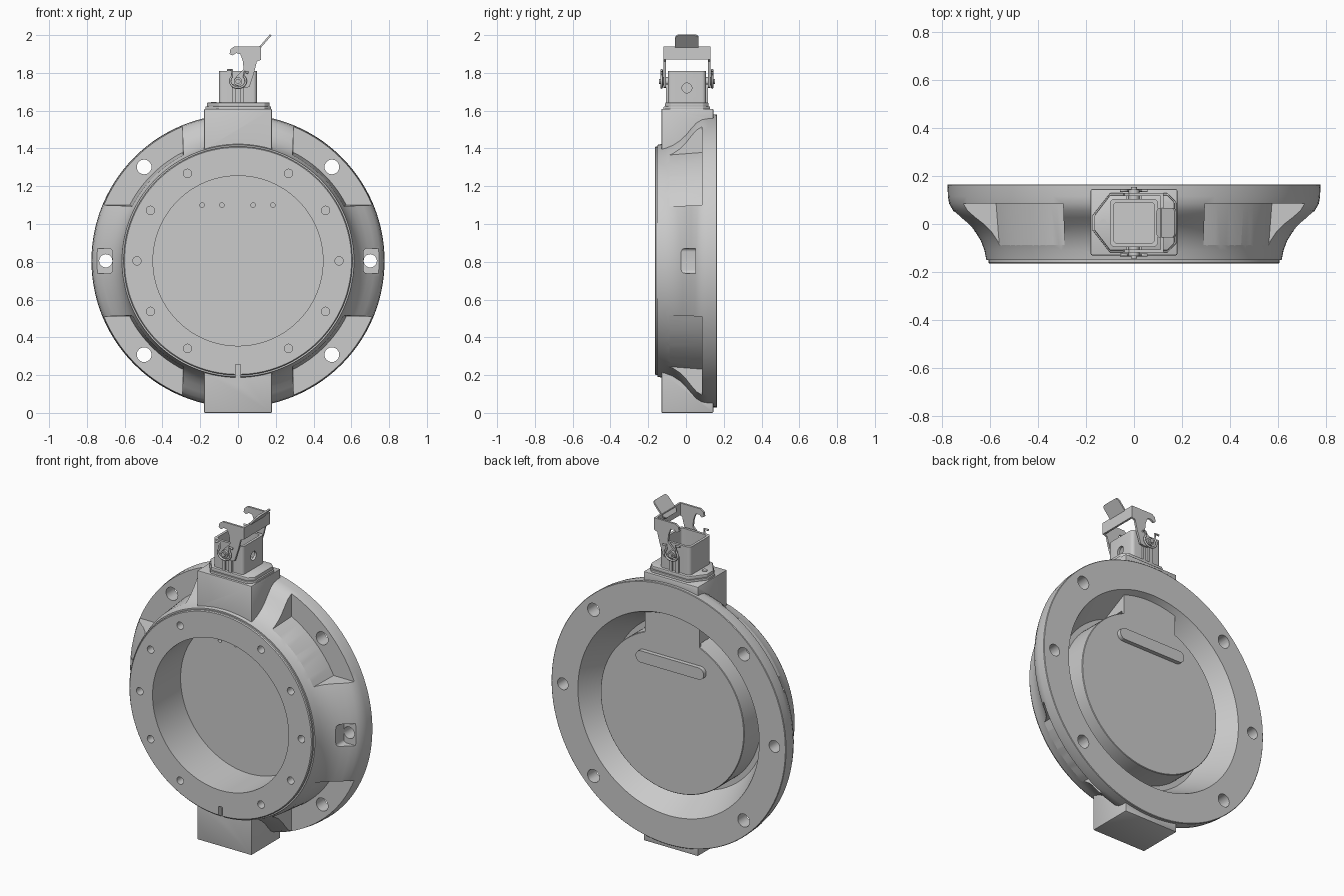
import bpy, bmesh, math
from mathutils import Vector

if "Cube" in bpy.data.objects:
    bpy.data.objects.remove(bpy.data.objects["Cube"])

CZ = 0.805      # height of the ring axis
CY = 0.005      # middle of the connector in y


def finish(name, bm, angle=30):
    bmesh.ops.remove_doubles(bm, verts=bm.verts, dist=1e-5)
    bmesh.ops.recalc_face_normals(bm, faces=bm.faces)
    me = bpy.data.meshes.new(name)
    bm.to_mesh(me)
    bm.free()
    ob = bpy.data.objects.new(name, me)
    bpy.context.collection.objects.link(ob)
    smooth(ob, angle)
    return ob


def smooth(ob, angle=30):
    bpy.ops.object.select_all(action='DESELECT')
    ob.select_set(True)
    bpy.context.view_layer.objects.active = ob
    bpy.ops.object.shade_smooth_by_angle(angle=math.radians(angle))


def place(axis, p, d):
    return {'x': (d, p[0], p[1]), 'y': (p[0], d, p[1]), 'z': (p[0], p[1], d)}[axis]


def add_prism(bm, pts, axis, a, b, pts_b=None):
    """Solid between outline pts at a and outline pts_b (or pts) at b."""
    lo = [bm.verts.new(place(axis, p, a)) for p in pts]
    hi = [bm.verts.new(place(axis, p, b)) for p in (pts_b or pts)]
    bm.faces.new(lo)
    bm.faces.new(hi[::-1])
    n = len(lo)
    for i in range(n):
        bm.faces.new((lo[i], hi[i], hi[(i + 1) % n], lo[(i + 1) % n]))


def prism(name, pts, axis, a, b, bevel=0):
    bm = bmesh.new()
    add_prism(bm, pts, axis, a, b)
    if bevel:
        bmesh.ops.recalc_face_normals(bm, faces=bm.faces)
        bmesh.ops.bevel(bm, geom=bm.edges[:], offset=bevel, segments=2, affect='EDGES', profile=0.5)
    return finish(name, bm)


def circle(cx, cy, r, n=24):
    return [(cx + r * math.cos(2 * math.pi * i / n), cy + r * math.sin(2 * math.pi * i / n)) for i in range(n)]


def rrect(x0, x1, y0, y1, r, n=5):
    out = []
    for k, (cx, cy) in enumerate([(x1 - r, y1 - r), (x0 + r, y1 - r), (x0 + r, y0 + r), (x1 - r, y0 + r)]):
        for i in range(n + 1):
            t = math.pi / 2 * (k + i / n)
            out.append((cx + r * math.cos(t), cy + r * math.sin(t)))
    return out


def boolean(ob, tool, op='DIFFERENCE'):
    m = ob.modifiers.new(op, 'BOOLEAN')
    m.operation, m.object, m.solver = op, tool, 'EXACT'
    bpy.context.view_layer.objects.active = ob
    bpy.ops.object.modifier_apply(modifier=m.name)
    bpy.data.objects.remove(tool)


# Ring body with closed dish: one revolved profile (radius, y)
profile = [(0, .13), (.472, .13), (.475, .127), (.475, -.03), (.505, -.03), (.6, .165), (.773, .165), (.776, .162),
           (.774, .115), (.769, .085), (.752, .055), (.722, .027), (.69, 0), (.66, -.033), (.637, -.07),
           (.622, -.11), (.614, -.15), (.606, -.15), (.606, -.16), (.601, -.165),
           (.45, -.165), (.45, .1), (0, .1)]
bm = bmesh.new()
vs = [bm.verts.new((r, y, CZ)) for r, y in profile]
es = [bm.edges.new((vs[i], vs[i + 1])) for i in range(len(vs) - 1)]
bmesh.ops.spin(bm, geom=vs + es, cent=(0, 0, CZ), axis=(0, 1, 0), angle=2 * math.pi, steps=112, use_merge=True)
body = finish("valve_body", bm)

# Four corner pockets with drafted inner walls
bm = bmesh.new()
for sx in (1, -1):
    for sz in (1, -1):
        def outline(r, k):
            a0, a1 = math.asin(k / r), math.acos(k / r)
            arc = [a0 + (a1 - a0) * i / 14 for i in range(15)]
            pts = [(r * math.cos(t), r * math.sin(t)) for t in arc] + [(k, .95), (.95, .95), (.95, k)]
            return [(sx * x, CZ + sz * z) for x, z in pts]
        add_prism(bm, outline(.612, .28), 'y', -.3, .085, outline(.645, .295))
boolean(body, finish("pocket_cutter", bm))

# Top and bottom bosses, and the tab bridging dish and flange at the back
for s, top in ((1, .805), (-1, .805)):
    pts = [(-.13, .56), (0, .56), (.145, .6), (.145, top), (-.13, top)]
    boolean(body, prism("boss", [(y, CZ + s * z) for y, z in pts], 'x', -.18, .18, .006), 'UNION')
tab = [(-.06, .46), (.115, .46), (.115, .42), (.13, .42), (.13, .6), (-.06, .6)]
boolean(body, prism("tab", [(y, CZ + z) for y, z in tab], 'x', -.18, .18), 'UNION')

# Spot-face pockets on both sides and the bottom notch
bm = bmesh.new()
for s in (1, -1):
    add_prism(bm, [(s * x, z) for x, z in rrect(.665, .95, CZ - .066, CZ + .066, .018)], 'y', -.3, .05)
add_prism(bm, rrect(-.014, .014, .15, .257, .005), 'y', -.3, -.13)
boolean(body, finish("spotface_cutter", bm))

# Mounting holes, blind face holes, small plate holes
bm = bmesh.new()
for sx in (1, -1):
    add_prism(bm, circle(sx * .7, CZ, .035), 'y', -.3, .3)
    for sz in (1, -1):
        add_prism(bm, circle(sx * .497, CZ + sz * .497, .039), 'y', -.3, .3)
for deg in range(0, 360, 30):
    if deg % 180 != 90:
        t = math.radians(deg)
        add_prism(bm, circle(.535 * math.cos(t), CZ + .535 * math.sin(t), .022, 20), 'y', -.3, -.11)
for x in (-.19, -.085, .08, .185):
    add_prism(bm, circle(x, 1.1, .012, 16), 'y', 0, .12)
boolean(body, finish("hole_cutter", bm))
smooth(body, 30)

# Raised bar on the back of the dish
prism("back_bar", rrect(-.225, .225, 1.065, 1.135, .034, 8), 'y', .122, .155)

# Gasket and connector base: six-sided plates
def hexa(g):
    return [(-.165 - g, CY - .03), (-.165 - g, CY + .03), (-.10, CY + .115 + g), (.14, CY + .115 + g),
            (.168 + g, CY + .085), (.168 + g, CY - .085), (.14, CY - .115 - g), (-.10, CY - .115 - g)]
prism("gasket", hexa(.008), 'z', 1.605, 1.622, .003)
prism("connector_base", hexa(0), 'z', 1.62, 1.643, .005)
prism("base_screw", circle(-.128, CY, .015), 'z', 1.64, 1.647)

# Hollow connector housing with a side hole
housing = prism("connector_housing", rrect(-.1, .1, CY - .1, CY + .1, .02), 'z', 1.638, 1.81)
boolean(housing, prism("inner", rrect(-.085, .085, CY - .085, CY + .085, .015), 'z', 1.66, 1.9))
boolean(housing, prism("side_hole", circle(CY, 1.72, .026), 'x', .05, .2))
smooth(housing)

# Locking lever: paired arms, ribs, pivots and spring clips
arm = [(.03, 1.72), (.06, 1.725), (.085, 1.80), (.10, 1.86), (.122, 1.87), (.122, 1.94), (-.02, 1.94), (-.04, 1.925),
       (-.045, 1.90), (-.03, 1.892), (-.01, 1.905), (.012, 1.90), (.025, 1.865), (.03, 1.82), (.0, 1.79),
       (-.022, 1.765), (-.015, 1.735), (.01, 1.725)]
clip = [(math.cos(math.radians(a)), math.sin(math.radians(a))) for a in range(140, 401, 20)]
clip = [(-.058, 1.815), (-.03, 1.815)] + [(.042 * c, 1.757 + .036 * s) for c, s in clip] + [(.035, 1.805), (.055, 1.80)]
for s, side in ((-1, "front"), (1, "back")):
    def y(d):
        return CY + s * d
    prism(side + "_lever_arm", arm, 'y', y(.112), y(.124))
    for x in (-.032, .012):
        prism(side + "_housing_rib", rrect(x, x + .02, 1.64, 1.74, .004), 'y', y(.095), y(.112))
    prism(side + "_pivot", circle(0, 1.755, .022), 'y', y(.09), y(.138))
    prism(side + "_pivot_cap", circle(0, 1.755, .013), 'y', y(.13), y(.148))
    cu = bpy.data.curves.new(side + "_spring_clip", 'CURVE')
    cu.dimensions, cu.bevel_depth, cu.bevel_resolution = '3D', .006, 2
    cu.use_fill_caps = True
    sp = cu.splines.new('POLY')
    sp.points.add(len(clip) - 1)
    for p, (x, z) in zip(sp.points, clip):
        p.co = (x, y(.134), z, 1)
    bpy.context.collection.objects.link(bpy.data.objects.new(side + "_spring_clip", cu))

# Crossbar joining the arms, and the angled thumb tab
prism("lever_crossbar", rrect(CY - .124, CY + .124, 1.87, 1.94, .006), 'x', .11, .122)
bm = bmesh.new()
add_prism(bm, rrect(CY - .062, CY + .062, -.03, .087, .022), 'x', -.005, .005)
c, s45 = math.cos(math.radians(41)), math.sin(math.radians(41))
for v in bm.verts:
    v.co = Vector((.116 + v.co.x * c + v.co.z * s45, v.co.y, 1.935 + v.co.z * c - v.co.x * s45))
finish("lever_thumb_tab", bm)
